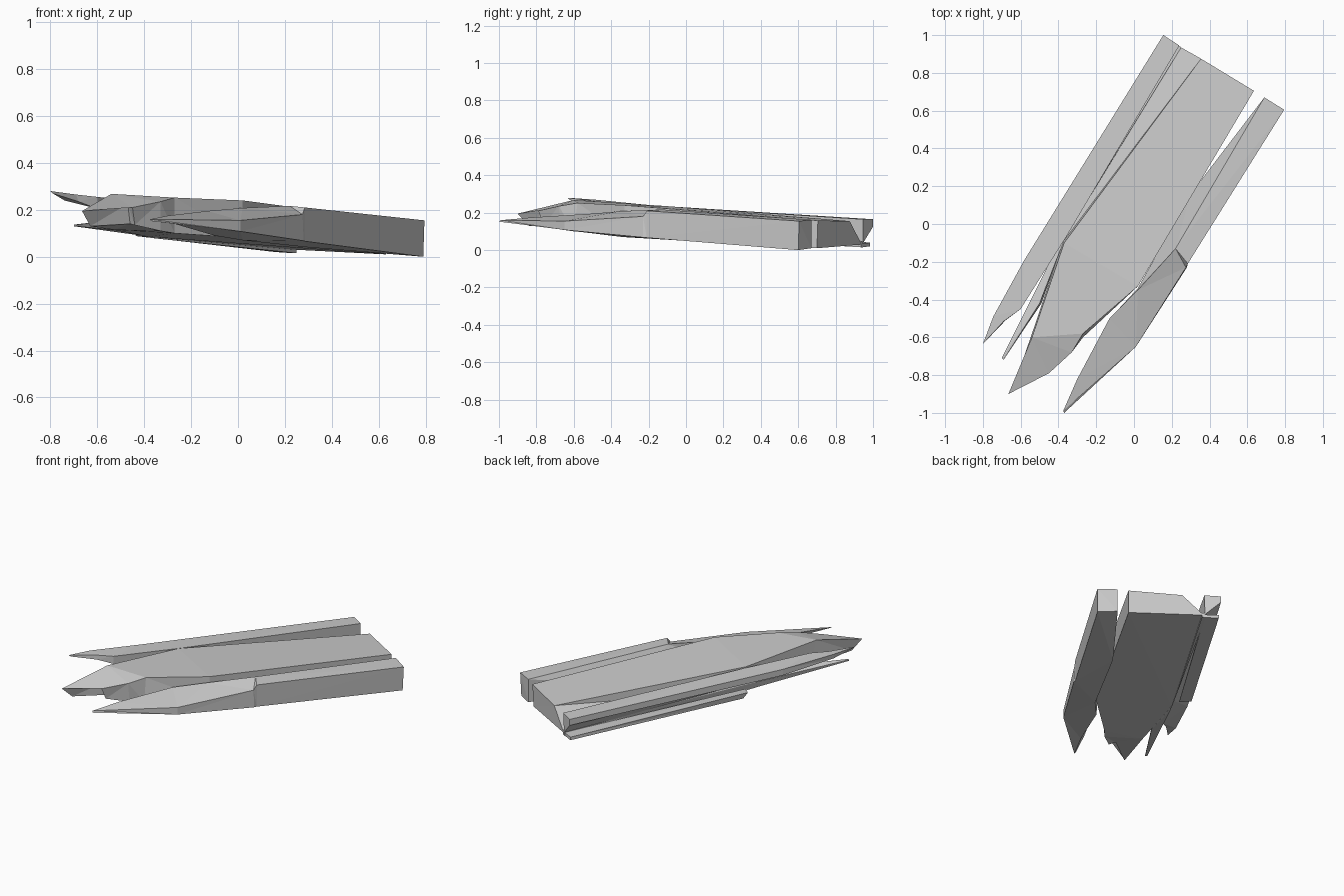
import bpy, bmesh


def shard(name, top, bottom, creases=()):
    """Loft a top outline to a matching bottom outline, both listed counter-clockwise."""
    bm = bmesh.new()
    t = [bm.verts.new(p) for p in top]
    b = [bm.verts.new(p) for p in bottom]
    n = len(t)
    cap = bm.faces.new(t)
    bm.faces.new(b[::-1])
    for i in range(n):
        j = (i + 1) % n
        bm.faces.new((t[j], t[i], b[i], b[j]))
    # fold lines across the top face
    for i, j in creases:
        for f in list(t[i].link_faces):
            if t[j] in f.verts and all(v in t for v in f.verts):
                bmesh.utils.face_split(f, t[i], t[j])
                break
    bmesh.ops.triangulate(bm, faces=[f for f in bm.faces if len(f.verts) > 3])
    bmesh.ops.recalc_face_normals(bm, faces=bm.faces)
    me = bpy.data.meshes.new(name)
    bm.to_mesh(me)
    bm.free()
    ob = bpy.data.objects.new(name, me)
    bpy.context.collection.objects.link(ob)
    return ob


# wide middle plank, bevelled along its left side, with a broken tip
shard("middle_plank",
      [(.355, .875, .155), (-.37, -.10, .235), (-.54, -.60, .268), (-.665, -.90, .195),
       (-.47, -.74, .225), (-.45, -.79, .21), (-.33, -.68, .235), (-.27, -.58, .252),
       (.02, -.33, .24), (.635, .705, .158)],
      [(.24, .94, .03), (-.38, -.10, .085), (-.53, -.55, .115), (-.63, -.84, .13),
       (-.46, -.72, .14), (-.44, -.76, .135), (-.33, -.67, .11), (-.27, -.60, .10),
       (.02, -.33, .08), (.63, .70, .01)],
      [(2, 7)])

# right plank with a long split tip and a small step
shard("right_plank",
      [(.69, .67, .162), (.22, -.13, .217), (.02, -.35, .208), (-.13, -.50, .195),
       (-.30, -.82, .175), (-.375, -.99, .16), (.01, -.65, .155), (.275, -.23, .18),
       (.285, -.21, .21), (.795, .605, .155)],
      [(.69, .67, .01), (.30, .16, .04), (.02, -.34, .07), (-.10, -.47, .09),
       (-.27, -.82, .14), (-.37, -1.0, .152), (.01, -.65, .108), (.28, -.23, .068),
       (.285, -.21, .066), (.79, .60, .0)],
      [(1, 8), (1, 7)])

# left plank, thin outside and deep inside
shard("left_plank",
      [(.155, 1.0, .165), (-.58, -.19, .24), (-.745, -.49, .27), (-.80, -.635, .28),
       (-.69, -.515, .265), (-.60, -.45, .255), (-.36, -.07, .23), (.24, .945, .165)],
      [(.155, 1.0, .125), (-.58, -.19, .20), (-.74, -.49, .24), (-.79, -.625, .27),
       (-.68, -.51, .235), (-.60, -.45, .205), (-.38, -.10, .13), (.235, .945, .035)])

# thin splinter between the left and middle planks
shard("long_splinter",
      [(.235, .945, .045), (-.42, -.15, .13), (-.70, -.71, .137), (-.69, -.718, .137),
       (-.50, -.42, .16), (-.36, -.06, .14), (.25, .935, .045)],
      [(.23, .945, .015), (-.41, -.15, .09), (-.70, -.71, .13), (-.69, -.718, .13),
       (-.49, -.42, .11), (-.37, -.08, .08), (.25, .935, .015)])

# short splinter under the left plank
shard("short_splinter",
      [(.16, .985, .04), (-.455, 0, .125), (-.40, -.05, .115), (.235, .94, .035)],
      [(.16, .985, .02), (-.435, .02, .088), (-.38, -.03, .085), (.235, .94, .015)])
